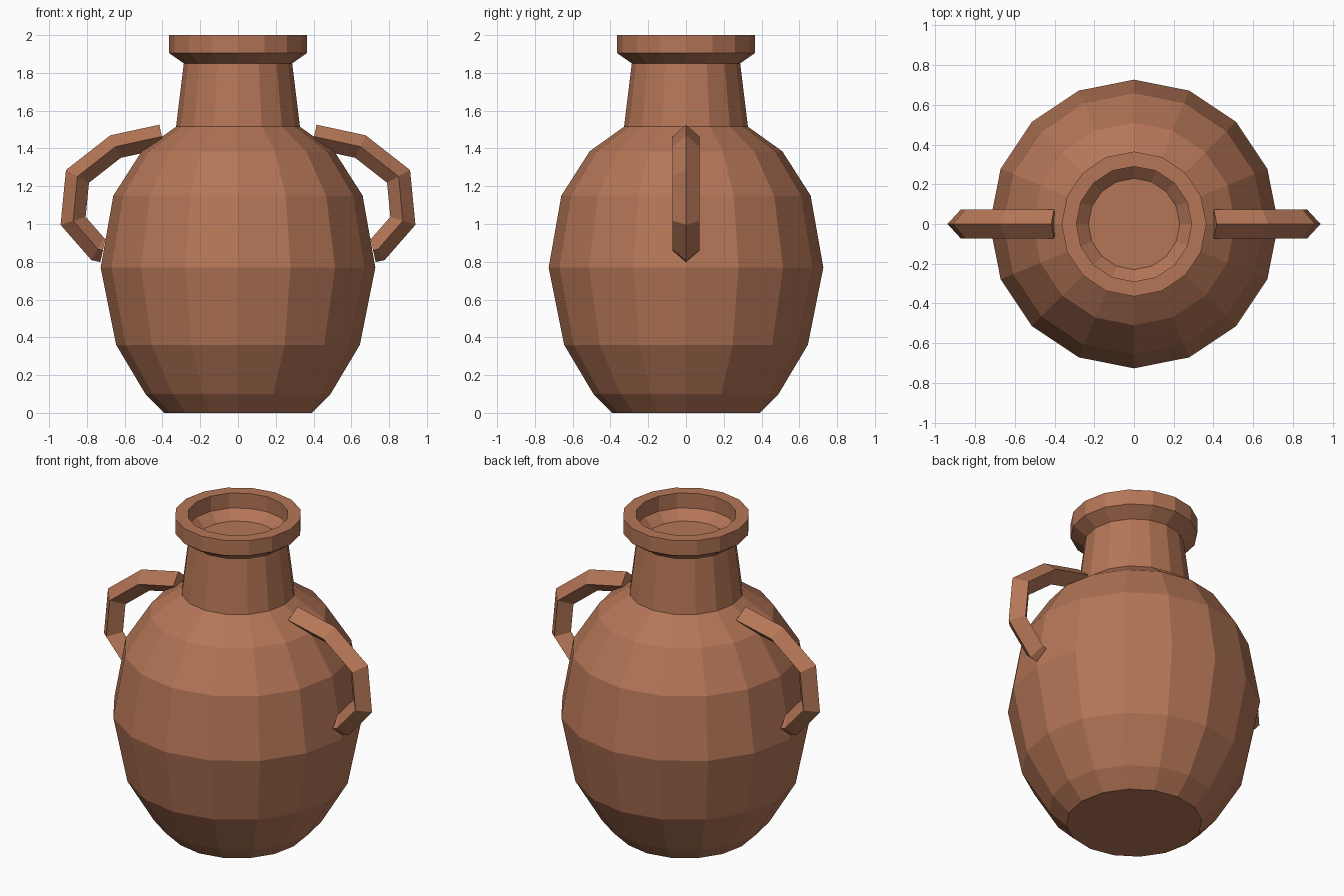
import bpy, bmesh, math
from mathutils import Vector

cube = bpy.data.objects.get("Cube")
if cube:
    bpy.data.objects.remove(cube, do_unlink=True)

SIDES = 16

# Fired clay, used for every part
clay = bpy.data.materials.new("terracotta")
clay.use_nodes = True
colour = (0.46, 0.18, 0.095, 1)
clay.diffuse_color = colour
bsdf = next(n for n in clay.node_tree.nodes if n.type == 'BSDF_PRINCIPLED')
bsdf.inputs["Base Color"].default_value = colour
bsdf.inputs["Roughness"].default_value = 0.9


def skin(name, rings, cap_start=False, cap_end=False):
    """Join successive rings of points into a flat-shaded tube."""
    bm = bmesh.new()
    loops = [[bm.verts.new(p) for p in ring] for ring in rings]
    for a, b in zip(loops, loops[1:]):
        n = len(a)
        for i in range(n):
            j = (i + 1) % n
            bm.faces.new((a[i], a[j], b[j], b[i]))
    if cap_start:
        bm.faces.new(loops[0][::-1])
    if cap_end:
        bm.faces.new(loops[-1])
    bmesh.ops.recalc_face_normals(bm, faces=bm.faces)
    mesh = bpy.data.meshes.new(name)
    bm.to_mesh(mesh)
    bm.free()
    mesh.materials.append(clay)
    obj = bpy.data.objects.new(name, mesh)
    bpy.context.collection.objects.link(obj)
    return obj


def circle(radius, z):
    angles = [math.tau * i / SIDES for i in range(SIDES)]
    return [(radius * math.cos(a), radius * math.sin(a), z) for a in angles]


# Vessel: foot, belly, shoulder, neck, flared rim and recessed mouth
profile = [
    (0.39, 0), (0.49, 0.10), (0.645, 0.36), (0.727, 0.77),
    (0.66, 1.15), (0.51, 1.385), (0.328, 1.515),
    (0.287, 1.85), (0.365, 1.905), (0.365, 2.0),
    (0.29, 2.0), (0.29, 1.905), (0.23, 1.85),
]
skin("vessel", [circle(r, z) for r, z in profile], True, True)


def handle_rings(path, depth, width, side):
    """Diamond sections along a path in the xz plane, mitred at the bends."""
    pts = [Vector(p) for p in path]
    dirs = [(b - a).normalized() for a, b in zip(pts, pts[1:])]
    rings = []
    for i, p in enumerate(pts):
        before = dirs[max(i - 1, 0)]
        after = dirs[min(i, len(dirs) - 1)]
        along = (before + after).normalized()
        out = Vector((-along.y, along.x)) * depth / along.dot(after)
        rings.append([
            (side * (p.x + out.x), 0, p.y + out.y),
            (side * p.x, width, p.y),
            (side * (p.x - out.x), 0, p.y - out.y),
            (side * p.x, -width, p.y),
        ])
    return rings


# Two angular handles from shoulder to belly
handle_path = [(0.403, 1.463), (0.648, 1.41), (0.85, 1.252),
               (0.873, 1.017), (0.742, 0.867), (0.715, 0.861)]
for name, side in (("left_handle", 1), ("right_handle", -1)):
    skin(name, handle_rings(handle_path, 0.064, 0.072, side), True, True)
